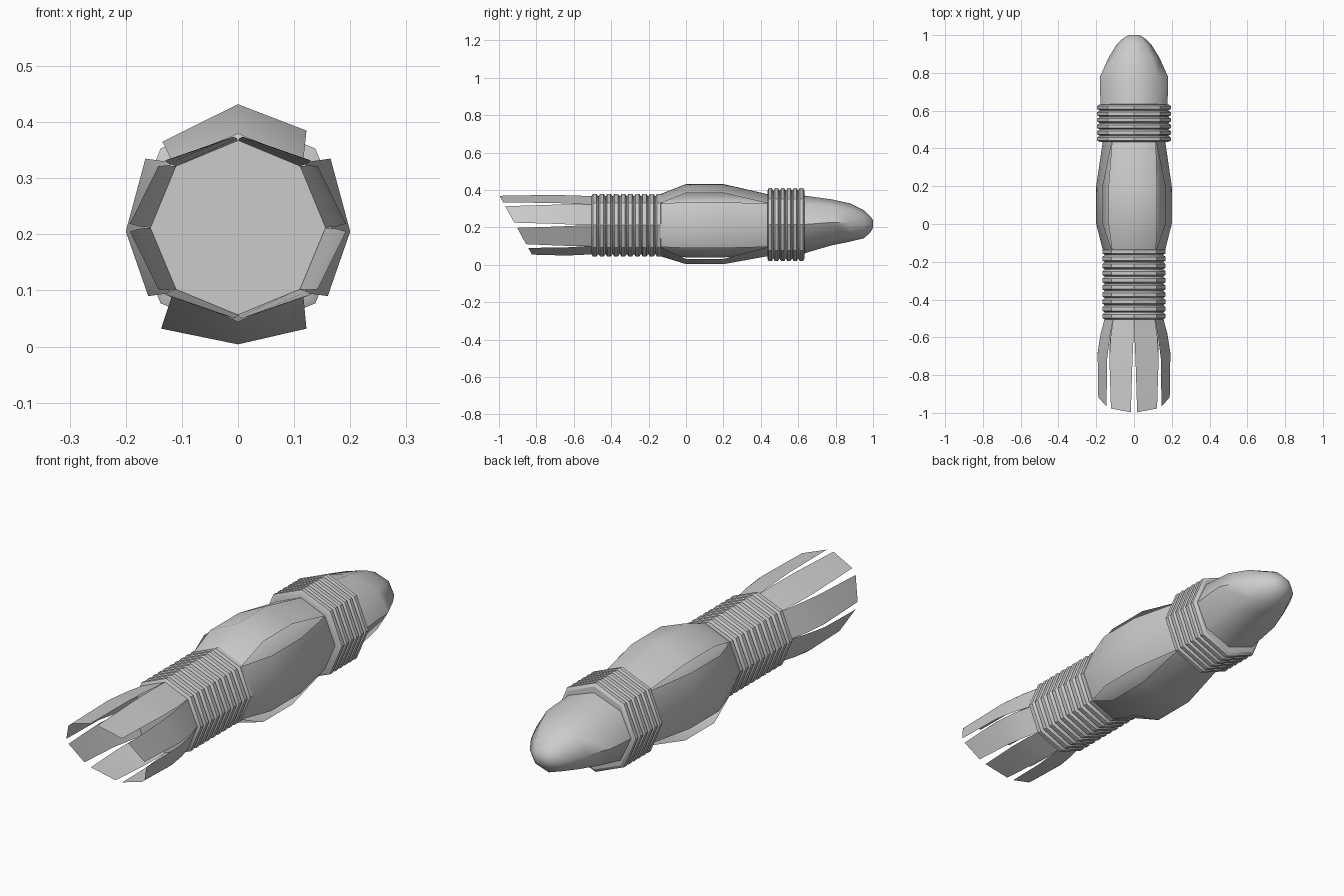
import bpy, bmesh
from math import sin, cos, pi, radians

if "Cube" in bpy.data.objects:
    bpy.data.objects.remove(bpy.data.objects["Cube"])

CZ = 0.212  # height of the long axis


def make(name, verts, faces, angle=50):
    me = bpy.data.meshes.new(name)
    me.from_pydata(verts, [], faces)
    bm = bmesh.new()
    bm.from_mesh(me)
    bmesh.ops.recalc_face_normals(bm, faces=bm.faces)
    bm.to_mesh(me)
    bm.free()
    ob = bpy.data.objects.new(name, me)
    bpy.context.collection.objects.link(ob)
    bpy.ops.object.select_all(action='DESELECT')
    ob.select_set(True)
    bpy.context.view_layer.objects.active = ob
    bpy.ops.object.shade_smooth_by_angle(angle=radians(angle))
    return ob


def loft(name, stations, cap0=False, cap1=False, angle=50):
    """Eight-sided skin through stations of (y, half width, bottom z, top z)."""
    verts, faces, n = [], [], 8
    for y, rx, z0, z1 in stations:
        for i in range(n):
            a = 2 * pi * i / n
            verts.append((rx * sin(a), y, (z0 + z1) / 2 + (z1 - z0) / 2 * cos(a)))
    for k in range(len(stations) - 1):
        for i in range(n):
            j = (i + 1) % n
            faces.append((k * n + i, k * n + j, k * n + n + j, k * n + n + i))
    if cap0:
        faces.append(tuple(range(n)))
    if cap1:
        faces.append(tuple(range(len(verts) - n, len(verts))))
    return make(name, verts, faces, angle)


def strip(name, rows, angle=50):
    """Open sheet from rows of points."""
    w = len(rows[0])
    verts = [p for r in rows for p in r]
    faces = [(k * w + i, k * w + i + 1, k * w + w + i + 1, k * w + w + i)
             for k in range(len(rows) - 1) for i in range(w - 1)]
    return make(name, verts, faces, angle)


def bellows(name, y0, y1, count, crest, valley, inner, cz):
    """Ridged collar: rounded ribs with narrow grooves between."""
    pts = [(y0, inner)]
    p = (y1 - y0) / count
    for k in range(count):
        y = y0 + k * p
        pts += [(y, valley), (y + p * .2, crest), (y + p * .7, crest), (y + p * .95, valley)]
    pts += [(y1, inner)]
    return loft(name, [(y, r, cz - r, cz + r) for y, r in pts], angle=30)


# Nose
loft("nose", [(0.62, 0.178, 0.058, 0.372), (0.78, 0.18, 0.105, 0.35),
              (0.88, 0.135, 0.125, 0.328), (0.95, 0.092, 0.142, 0.293),
              (0.985, 0.055, 0.172, 0.26), (1.0, 0.028, 0.198, 0.238)], cap1=True)

# Ridged collars
bellows("front_collar", 0.435, 0.635, 6, 0.195, 0.182, 0.155, 0.215)
bellows("rear_collar", -0.505, -0.125, 10, 0.168, 0.155, 0.145, CZ)

# Middle core
loft("core", [(-0.14, .155, CZ - .155, CZ + .155), (0.0, .172, .04, .385),
              (0.2, .172, .04, .385), (0.44, .155, CZ - .155, CZ + .155)])

# Four bulging armour panels, each folded along its centre line
r, d = 0.165, 0.116
ends = {"top": [(-d, CZ + d), (0, CZ + r), (d, CZ + d)],
        "bottom": [(-d, CZ - d), (0, CZ - r), (d, CZ - d)],
        "right": [(d, CZ + d), (r, CZ), (d, CZ - d)],
        "left": [(-d, CZ + d), (-r, CZ), (-d, CZ - d)]}
bulge = {"top": [(-.135, .365), (0, .432), (.122, .385)],
         "bottom": [(-.137, .032), (0, .004), (.122, .032)],
         "right": [(.165, .335), (.2, .205), (.16, .09)],
         "left": [(-.165, .335), (-.2, .205), (-.16, .09)]}
for side in ends:
    mid = bulge[side]
    rows = [[(x, y, z) for x, z in prof] for y, prof in
            ((-0.14, ends[side]), (0.0, mid), (0.2, mid), (0.44, ends[side]))]
    strip(side + "_panel", rows)

# Rear bulkhead
loft("bulkhead", [(-0.505, .15, CZ - .15, CZ + .15), (-0.49, .15, CZ - .15, CZ + .15)], cap0=True)

# Eight flared tail petals with a slanted cut at the tips
for i in range(8):
    a0, a1 = i * pi / 4, (i + 1) * pi / 4
    rows = []
    for t, rx, rz, gap in ((0, .155, .155, 0), (.2, .178, .16, .02),
                           (.45, .196, .165, .06), (1, .196, .163, .12)):
        p, q = [(rx * sin(a), CZ + rz * cos(a)) for a in (a0, a1)]
        row = []
        for u in (gap, 1 - gap):
            x, z = p[0] + (q[0] - p[0]) * u, p[1] + (q[1] - p[1]) * u
            tip = -1.0 + 0.55 * (0.375 - z)
            row.append((x, -0.5 + (tip + 0.5) * t, z))
        rows.append(row)
    strip("tail_petal_%d" % (i + 1), rows)
